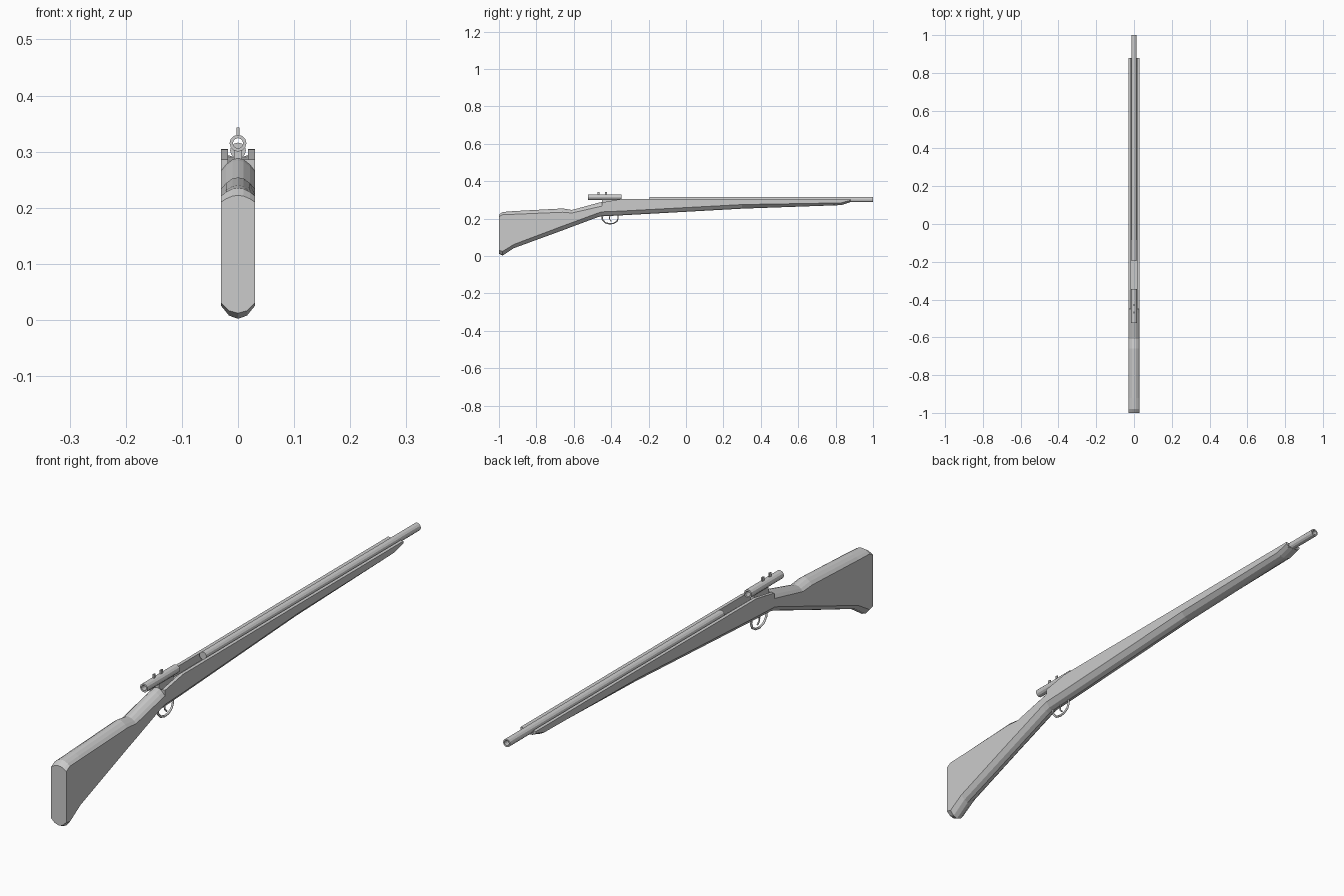
import bpy, bmesh, math
from mathutils import Vector

if "Cube" in bpy.data.objects:
    bpy.data.objects.remove(bpy.data.objects["Cube"])


def finish(name, bm):
    bmesh.ops.remove_doubles(bm, verts=bm.verts, dist=1e-5)
    bmesh.ops.recalc_face_normals(bm, faces=bm.faces)
    me = bpy.data.meshes.new(name)
    bm.to_mesh(me)
    bm.free()
    ob = bpy.data.objects.new(name, me)
    bpy.context.collection.objects.link(ob)
    return ob


def section(y, bottom, top):
    """Closed symmetric ring from bottom=(centre, side) heights and top half points."""
    zb, zs = bottom
    half = [(0.016, zb + 0.25 * (zs - zb)), (0.03, zs)] + top
    ring = [(0, zb)] + half + [(-x, z) for x, z in reversed(half[:-1])]
    return [Vector((x, y, z)) for x, z in ring]


def dome(zc, zs):
    return [(0.03, zs), (0.021, zs + 0.5 * (zc - zs)), (0.01, zs + 0.9 * (zc - zs)), (0, zc)]


def trough(zt, floor):
    return [(0.03, zt), (0.018, zt), (0.018, floor), (0, floor)]


def loft(name, rings):
    bm = bmesh.new()
    rows = [[bm.verts.new(p) for p in r] for r in rings]
    n = len(rows[0])
    for a, b in zip(rows, rows[1:]):
        for i in range(n):
            j = (i + 1) % n
            bm.faces.new((a[i], a[j], b[j], b[i]))
    bm.faces.new(rows[0])
    bm.faces.new(rows[-1])
    return finish(name, bm)


def lathe(name, profile, z, sides, closed=False):
    """Revolve (radius, y) points about a lengthwise axis at height z."""
    bm = bmesh.new()
    vs = [bm.verts.new((r, y, z)) for r, y in profile]
    es = [bm.edges.new(p) for p in zip(vs, vs[1:])]
    if closed:
        es.append(bm.edges.new((vs[-1], vs[0])))
    bmesh.ops.spin(bm, geom=vs + es, cent=(0, 0, z), axis=(0, 1, 0),
                   angle=math.tau, steps=sides, use_merge=True)
    return finish(name, bm)


def box(name, centre, size):
    bm = bmesh.new()
    bmesh.ops.create_cube(bm, size=1)
    for v in bm.verts:
        v.co = Vector([c + s * k for c, s, k in zip(centre, size, v.co)])
    return finish(name, bm)


def strip(name, path, radius):
    """Bent rod in the x = 0 plane."""
    cu = bpy.data.curves.new(name, 'CURVE')
    cu.dimensions = '3D'
    cu.bevel_depth = radius
    cu.bevel_resolution = 1
    cu.use_fill_caps = True
    sp = cu.splines.new('POLY')
    sp.points.add(len(path) - 1)
    for p, (y, z) in zip(sp.points, path):
        p.co = (0, y, z, 1)
    ob = bpy.data.objects.new(name, cu)
    bpy.context.collection.objects.link(ob)


# Stock: solid butt and wrist, then a fore-end with a barrel channel
butt = [(-1.0, 0.012, 0.03, 0.222, 0.21), (-0.98, 0.002, 0.025, 0.235, 0.221),
        (-0.92, 0.042, 0.062, 0.24, 0.223), (-0.66, 0.137, 0.16, 0.254, 0.234),
        (-0.61, 0.156, 0.178, 0.246, 0.23), (-0.47, 0.208, 0.23, 0.284, 0.262),
        (-0.45, 0.212, 0.236, 0.288, 0.266)]
fore = [(-0.45, 0.212, 0.236, 0.286, 0.275), (-0.35, 0.217, 0.24, 0.304, 0.275),
        (0.3, 0.253, 0.275, 0.305, 0.281), (0.83, 0.272, 0.284, 0.305, 0.286),
        (0.88, 0.288, 0.298, 0.305, 0.29)]
loft("stock", [section(y, (b, s), dome(c, t)) for y, b, s, c, t in butt]
     + [section(y, (b, s), trough(t, f)) for y, b, s, t, f in fore])

# Barrel with a bored muzzle
lathe("barrel", [(0, -0.195), (0.014, -0.195), (0.014, 1), (0.009, 1), (0.009, 0.9), (0, 0.9)],
      0.302, 12)

# Scope tube, its mount and adjustment pins
lathe("scope", [(0.009, -0.525), (0.015, -0.525), (0.015, -0.345), (0.009, -0.345)],
      0.315, 12, closed=True)
box("scope_mount", (0, -0.41, 0.286), (0.014, 0.08, 0.034))
for i, y in enumerate((-0.468, -0.428)):
    box(f"scope_pin_{i + 1}", (0, y, 0.335), (0.005, 0.01, 0.016))

# Trigger guard and trigger
strip("trigger_guard", [(-0.45, 0.22), (-0.447, 0.195), (-0.432, 0.178), (-0.41, 0.172),
                        (-0.388, 0.174), (-0.37, 0.185), (-0.363, 0.2), (-0.364, 0.222)], 0.004)
strip("trigger", [(-0.402, 0.222), (-0.41, 0.205), (-0.407, 0.194), (-0.398, 0.185)], 0.003)
